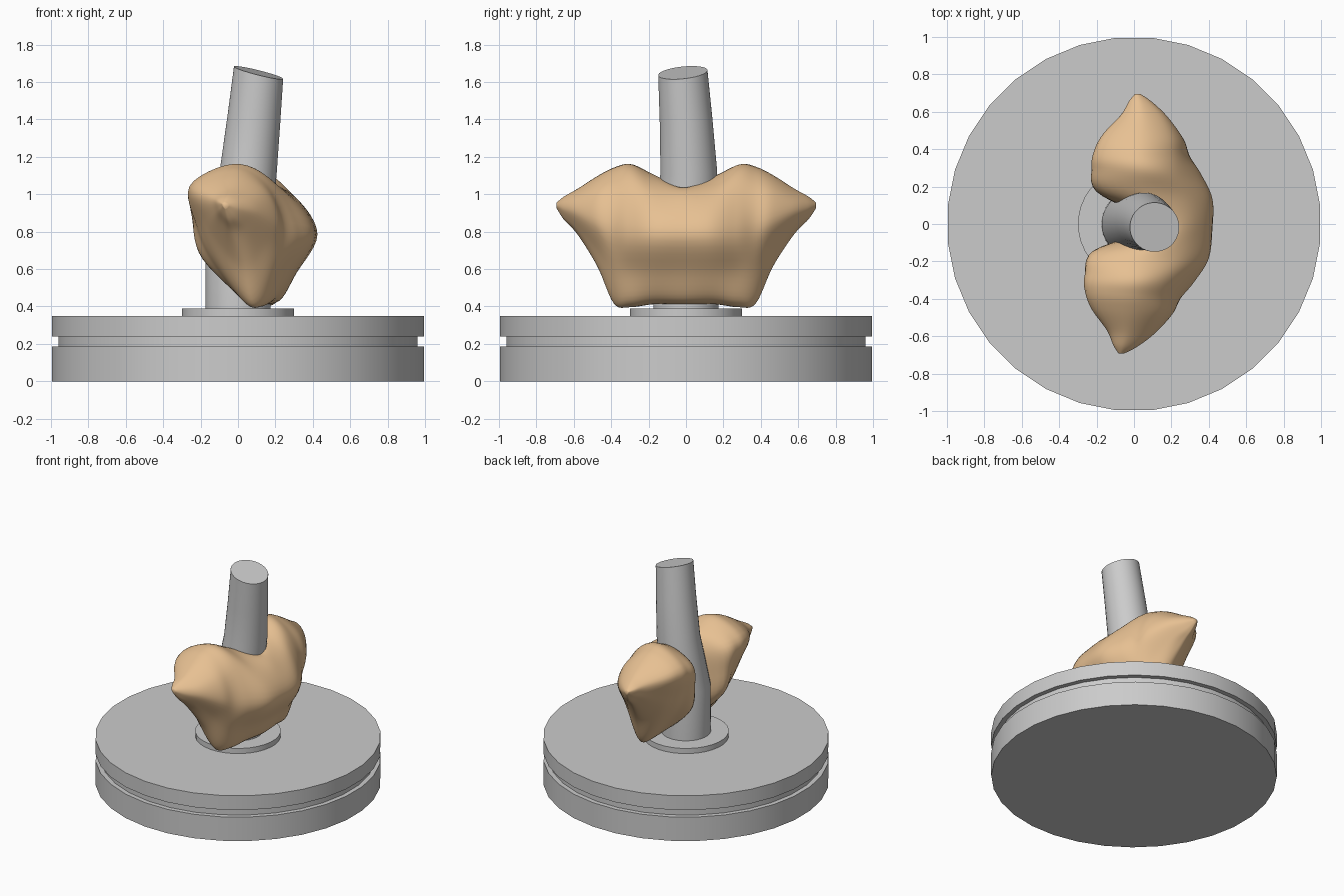
import bpy, bmesh, math
from mathutils import Vector

if "Cube" in bpy.data.objects:
    bpy.data.objects.remove(bpy.data.objects["Cube"])


def make_object(name, verts, faces, angle=35, color=None):
    mesh = bpy.data.meshes.new(name)
    mesh.from_pydata([tuple(v) for v in verts], [], faces)
    bm = bmesh.new()
    bm.from_mesh(mesh)
    bmesh.ops.recalc_face_normals(bm, faces=bm.faces)
    bm.to_mesh(mesh)
    bm.free()
    obj = bpy.data.objects.new(name, mesh)
    bpy.context.collection.objects.link(obj)
    bpy.ops.object.select_all(action='DESELECT')
    obj.select_set(True)
    bpy.context.view_layer.objects.active = obj
    bpy.ops.object.shade_smooth_by_angle(angle=math.radians(angle))
    if color:
        mat = bpy.data.materials.new(name + "_material")
        mat.diffuse_color = color
        mat.use_nodes = True
        mat.node_tree.nodes["Principled BSDF"].inputs["Base Color"].default_value = mat.diffuse_color
        mesh.materials.append(mat)
    return obj


def loft(name, rings, **kw):
    """Skin a list of equal-length closed rings and cap both ends."""
    n = len(rings[0])
    verts = [p for r in rings for p in r]
    faces = [(i * n + j, i * n + (j + 1) % n, (i + 1) * n + (j + 1) % n, (i + 1) * n + j)
             for i in range(len(rings) - 1) for j in range(n)]
    faces += [tuple(range(n)), tuple(range((len(rings) - 1) * n, len(rings) * n))]
    return make_object(name, verts, faces, **kw)


def ring(cx, cy, cz, r, slope_x=0.0, slope_y=0.0, sides=32):
    pts = []
    for k in range(sides):
        a = 2 * math.pi * (k + 0.5) / sides
        x, y = r * math.cos(a), r * math.sin(a)
        pts.append((cx + x, cy + y, cz + slope_x * x + slope_y * y))
    return pts


def lathe(name, profile):
    return loft(name, [ring(0, 0, z, r) for r, z in profile])


def spline(pts, steps, closed):
    """Catmull-Rom curve through the points."""
    n, out = len(pts), []
    get = (lambda i: pts[i % n]) if closed else (lambda i: pts[max(0, min(n - 1, i))])
    for i in range(n if closed else n - 1):
        a, b, c, d = get(i - 1), get(i), get(i + 1), get(i + 2)
        for s in range(steps):
            t = s / steps
            out.append(0.5 * (2 * b + (c - a) * t + (2 * a - 5 * b + 4 * c - d) * t * t
                              + (3 * b - a - 3 * c + d) * t ** 3))
    if not closed:
        out.append(pts[-1])
    return out


# Round base with a groove
lathe("base_disc", [(1, 0), (1, 0.185), (0.965, 0.185), (0.965, 0.24), (1, 0.24), (1, 0.35)])

# Collar under the post
lathe("collar", [(0.3, 0.18), (0.3, 0.39)])

# Tapered post, leaning and cut at a slant
loft("post", [ring(0, 0, 0.36, 0.175),
              ring(0, 0, 0.75, 0.173),
              ring(0.055, 0.015, 1.12, 0.152, -0.1, 0.04),
              ring(0.085, 0, 1.4, 0.141, -0.18, 0.08),
              ring(0.11, -0.017, 1.65, 0.132, -0.25, 0.1)])

# Two-lobed body wrapped round the post: x-z cross-sections at each y of one half
sections = {
    0.0: [(0.20, 1.035), (0.33, 0.96), (0.42, 0.78), (0.31, 0.58), (0.22, 0.43),
          (0.10, 0.43), (0.08, 0.55), (0.08, 0.72), (0.10, 0.92)],
    0.16: [(0.05, 1.10), (0.28, 1.0), (0.41, 0.79), (0.30, 0.58), (0.20, 0.43),
           (0.06, 0.44), (-0.17, 0.65), (-0.21, 0.85), (-0.18, 1.02)],
    0.29: [(0.0, 1.16), (0.20, 1.07), (0.34, 0.80), (0.25, 0.58), (0.18, 0.42),
           (0.06, 0.42), (-0.12, 0.64), (-0.20, 0.82), (-0.235, 1.04)],
    0.38: [(0.0, 1.145), (0.19, 1.04), (0.275, 0.81), (0.20, 0.58), (0.13, 0.435),
           (0.06, 0.44), (-0.08, 0.64), (-0.17, 0.82), (-0.23, 1.04)],
    0.47: [(0.0, 1.10), (0.17, 1.02), (0.235, 0.85), (0.15, 0.70), (0.09, 0.62),
           (0.03, 0.63), (-0.06, 0.73), (-0.14, 0.86), (-0.19, 1.02)],
    0.58: [(0.0, 1.03), (0.11, 0.98), (0.145, 0.90), (0.09, 0.82), (0.04, 0.79),
           (0.0, 0.79), (-0.05, 0.84), (-0.09, 0.90), (-0.10, 0.985)],
}
tip = Vector((-0.03, 0.945))
outer = [Vector(p) for p in sections[0.58]]
for y, f in ((0.655, 0.5), (0.695, 0.12)):
    sections[y] = [tip + (p - tip) * f for p in outer]

half = [[Vector((x, y, z)) for x, z in pts] for y, pts in sections.items()]
mirrored = [[Vector((p.x, -p.y, p.z)) for p in s] for s in reversed(half[1:])]
smooth = [spline(s, 6, True) for s in mirrored + half]
columns = [spline(list(c), 6, False) for c in zip(*smooth)]
body = loft("wrapped_body", list(zip(*columns)), angle=60, color=(0.8, 0.53, 0.29, 1))
body.rotation_euler.z = math.radians(-3.7)
